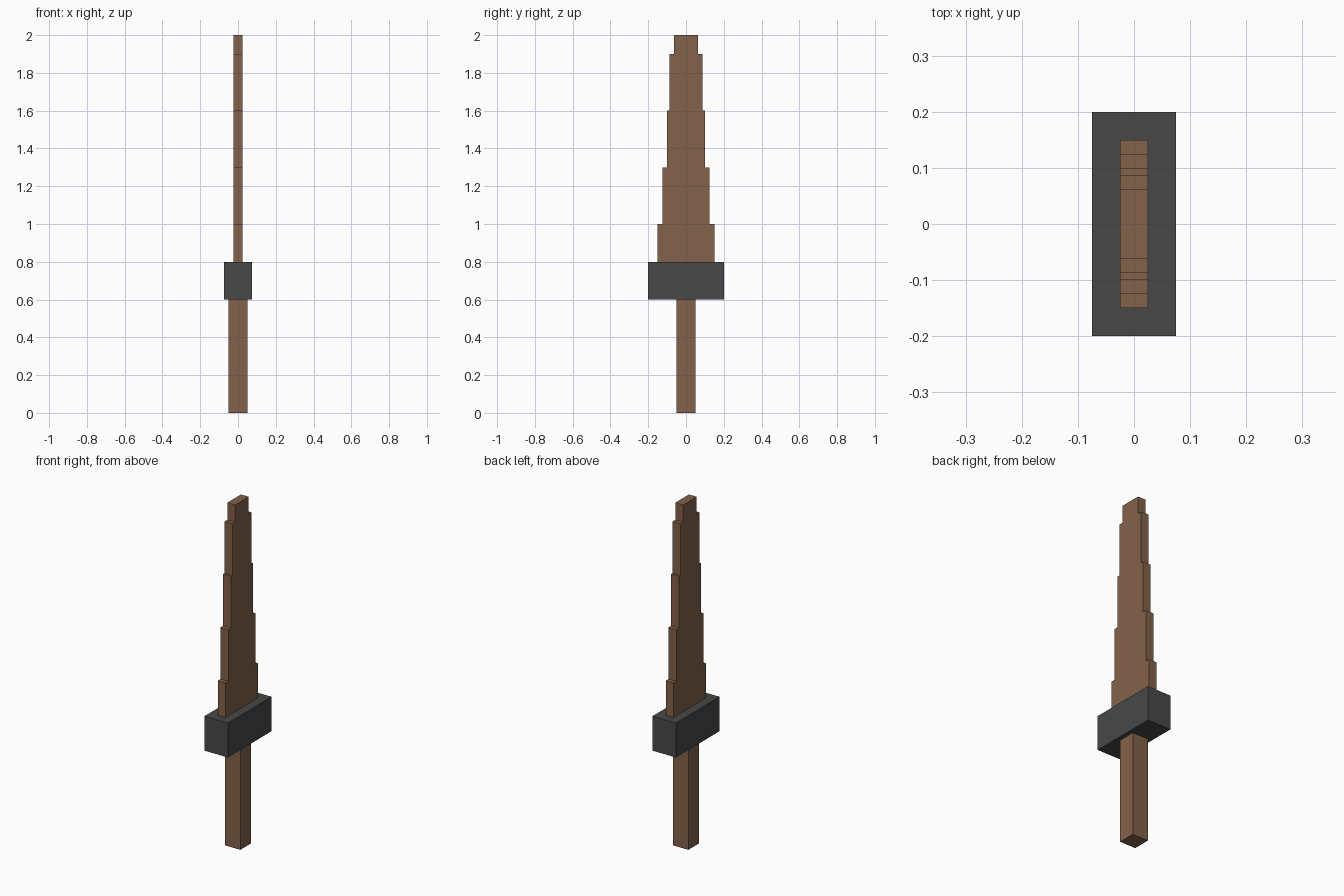
import bpy
import bmesh

if "Cube" in bpy.data.objects:
    bpy.data.objects.remove(bpy.data.objects["Cube"], do_unlink=True)


def make_material(name, color):
    mat = bpy.data.materials.new(name)
    mat.use_nodes = True
    mat.diffuse_color = color
    bsdf = next(n for n in mat.node_tree.nodes if n.type == 'BSDF_PRINCIPLED')
    bsdf.inputs["Base Color"].default_value = color
    return mat


def finish(name, bm, mat):
    bmesh.ops.recalc_face_normals(bm, faces=bm.faces)
    mesh = bpy.data.meshes.new(name)
    bm.to_mesh(mesh)
    bm.free()
    mesh.materials.append(mat)
    obj = bpy.data.objects.new(name, mesh)
    bpy.context.collection.objects.link(obj)
    return obj


def box(name, half_x, half_y, z0, z1, mat):
    bm = bmesh.new()
    bmesh.ops.create_cube(bm, size=1)
    for v in bm.verts:
        v.co.x *= 2 * half_x
        v.co.y *= 2 * half_y
        v.co.z = z0 if v.co.z < 0 else z1
    return finish(name, bm, mat)


def stepped_blade(name, half_x, z0, steps, mat):
    # Each step is (half width, top height); the outline is mirrored across y
    side = []
    for half_y, z1 in steps:
        side += [(half_y, z0), (half_y, z1)]
        z0 = z1
    outline = side + [(-y, z) for y, z in reversed(side)]
    bm = bmesh.new()
    face = bm.faces.new([bm.verts.new((-half_x, y, z)) for y, z in outline])
    extruded = bmesh.ops.extrude_face_region(bm, geom=[face], use_keep_orig=True)
    moved = [g for g in extruded["geom"] if isinstance(g, bmesh.types.BMVert)]
    bmesh.ops.translate(bm, verts=moved, vec=(2 * half_x, 0, 0))
    return finish(name, bm, mat)


wood = make_material("brown wood", (0.223, 0.122, 0.069, 1))
iron = make_material("dark grey", (0.065, 0.065, 0.065, 1))

# Square grip, wide guard and tapering stepped blade
box("grip", 0.05, 0.05, 0.0, 0.6, wood)
box("guard", 0.075, 0.2, 0.6, 0.8, iron)
stepped_blade("blade", 0.025, 0.8,
              [(0.15, 1.0), (0.125, 1.3), (0.1, 1.6), (0.0875, 1.9), (0.0625, 2.0)],
              wood)
